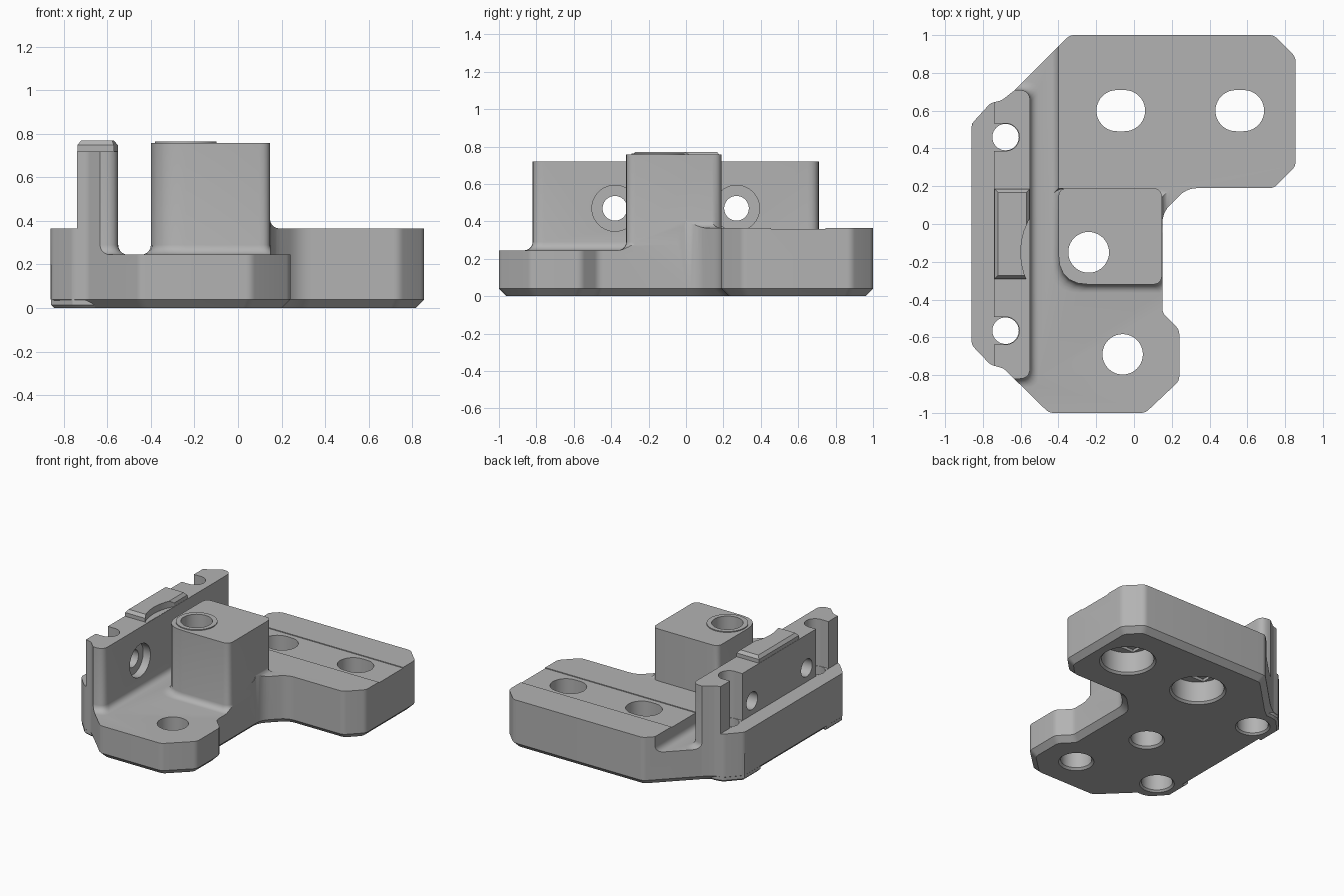
import bpy
import math
from mathutils import Vector

cube = bpy.data.objects.get("Cube")
if cube:
    bpy.data.objects.remove(cube, do_unlink=True)

grey = bpy.data.materials.new("plain grey")
grey.use_nodes = True
grey.diffuse_color = (0.45, 0.45, 0.45, 1)
for node in grey.node_tree.nodes:
    if node.type == 'BSDF_PRINCIPLED':
        node.inputs["Base Color"].default_value = grey.diffuse_color


def offset(pts, d):
    """Move every side of a counter-clockwise outline outwards by d."""
    out = []
    for i, p in enumerate(pts):
        a, b = p - pts[i - 1], pts[(i + 1) % len(pts)] - p
        n, m = Vector((a.y, -a.x)).normalized(), Vector((b.y, -b.x)).normalized()
        out.append(p + (n + m) * d / (1 + n.dot(m)))
    return out


def rounded(pts, radii, steps=5):
    """Replace each corner by a short curve."""
    out = []
    for i, p in enumerate(pts):
        a, b = pts[i - 1] - p, pts[(i + 1) % len(pts)] - p
        if radii[i] == 0:
            out.append(p)
            continue
        half_turn = (math.pi - a.angle(b)) / 2
        t = min(radii[i] * math.tan(half_turn), 0.45 * min(a.length, b.length))
        s, e = p + a.normalized() * t, p + b.normalized() * t
        for k in range(steps + 1):
            u = k / steps
            out.append(s * (1 - u) ** 2 + p * 2 * u * (1 - u) + e * u ** 2)
    return out


def prism(name, pts, levels, r=0.0, along_x=False):
    """Loft an outline through (offset, height) levels."""
    pts = [Vector(p) for p in pts]
    radii = r if isinstance(r, list) else [r] * len(pts)
    verts, n = [], 0
    for d, h in levels:
        ring = rounded(offset(pts, d), radii)
        n = len(ring)
        verts += [(h, p.x, p.y) if along_x else (p.x, p.y, h) for p in ring]
    faces = [list(range(n))[::-1], list(range(len(verts) - n, len(verts)))]
    for k in range(len(levels) - 1):
        for i in range(n):
            j = (i + 1) % n
            faces.append([k * n + i, k * n + j, k * n + n + j, k * n + n + i])
    mesh = bpy.data.meshes.new(name)
    mesh.from_pydata(verts, [], faces)
    mesh.materials.append(grey)
    ob = bpy.data.objects.new(name, mesh)
    bpy.context.collection.objects.link(ob)
    return ob


def combine(target, operation, tool):
    mod = target.modifiers.new("combine", 'BOOLEAN')
    mod.operation, mod.solver, mod.object = operation, 'EXACT', tool
    bpy.context.view_layer.objects.active = target
    bpy.ops.object.modifier_apply(modifier=mod.name)
    bpy.data.objects.remove(tool, do_unlink=True)


def rect(x0, x1, y0, y1):
    return [(x0, y0), (x1, y0), (x1, y1), (x0, y1)]


def slot(x0, x1, y, r, n=20):
    """Circle, or a long hole when x0 and x1 differ."""
    right = [-math.pi / 2 + math.pi * k / n for k in range(n + 1)]
    pts = [(x1 + r * math.cos(a), y + r * math.sin(a)) for a in right]
    left = [(x0 - r * math.cos(a), y - r * math.sin(a)) for a in right]
    return pts + left if x1 > x0 else pts[:-1] + left[:-1]


def cove(z, r=0.045, steps=5):
    """Levels of a concave fillet standing on height z."""
    arc = [math.pi / 2 * k / steps for k in range(steps + 1)]
    return [(r, 0.1)] + [(r * (1 - math.sin(a)), z + r * (1 - math.cos(a))) for a in arc]


FLOOR, ARM, WALL, TOWER = 0.245, 0.365, 0.72, 0.757

# floor slab, trimmed to the outline further below
body = prism("bracket_body", rect(-1.2, 1.2, -1.2, 1.2), [(0, -0.1), (0, FLOOR)])

# raised arm, side ledge, upright wall and tower
arm = [(-0.40, 0.188), (0.10, 0.188), (0.10, 0.03), (1.1, 0.03), (1.1, 1.2), (-0.40, 1.2)]
combine(body, 'UNION', prism("arm", arm, cove(FLOOR) + [(0, ARM)]))
combine(body, 'UNION', prism("ledge", rect(-1, -0.70, -0.75, 0.65), [(0, 0.05), (0, ARM)]))
combine(body, 'UNION', prism("wall", rect(-0.74, -0.55, -0.82, 0.71),
                             cove(FLOOR) + [(0, WALL)], [0, 0.06, 0.06, 0]))
tower = rect(-0.40, 0.148, -0.32, 0.19)
combine(body, 'UNION', prism("tower", tower, cove(FLOOR) + [(0, TOWER)],
                             [0.16, 0.05, 0.05, 0.05]))

# fillet between tower and arm
corner = prism("corner", rect(0.0, 0.147, 0.0, 0.14), cove(ARM) + [(0, 0.45)])
combine(body, 'UNION', corner)

# trim to the outline with a chamfered bottom
outline = [(-0.45, -1), (0.06, -1), (0.24, -0.83), (0.24, -0.56), (0.15, -0.47),
           (0.15, 0.06), (0.28, 0.19), (0.74, 0.19), (0.855, 0.305), (0.855, 0.885),
           (0.74, 1), (-0.34, 1), (-0.63, 0.71), (-0.70, 0.655), (-0.76, 0.64),
           (-0.86, 0.53), (-0.86, -0.64), (-0.76, -0.745), (-0.69, -0.765)]
radii = [0.06] * len(outline)
radii[5] = radii[6] = 0.14
combine(body, 'INTERSECT', prism("trim", outline,
                                 [(-0.04, 0), (0, 0.04), (0, 1)], radii))

# feet under the two wall screws
back_foot = [(-0.858, 0.34), (-0.6, 0.34), (-0.6, 0.653), (-0.70, 0.653),
             (-0.759, 0.638), (-0.858, 0.529)]
front_foot = [(x, -0.105 - y) for x, y in back_foot][::-1]
for foot in (back_foot, front_foot):
    combine(body, 'UNION', prism("foot", foot, [(-0.015, 0), (0, 0.015), (0, 0.2)]))

# scooped pad on the wall and collar on the tower
pad = prism("pad", rect(-0.738, -0.552, -0.29, 0.185),
            [(0, 0.65), (0, 0.748), (-0.018, 0.77)])
combine(pad, 'DIFFERENCE', prism("scoop", slot(-0.24, -0.24, -0.15, 0.36),
                                 [(0, 0.721), (0, 1)]))
combine(body, 'UNION', pad)
combine(body, 'UNION', prism("collar", slot(-0.24, -0.24, -0.15, 0.142),
                             [(0, 0.6), (0, TOWER + 0.007)]))


def cut(pts, z0, z1, lip=0.0, along_x=False):
    levels = [(lip, -0.01), (lip, 0), (0, lip), (0, z1)] if lip else [(0, z0), (0, z1)]
    combine(body, 'DIFFERENCE', prism("cutter", pts, levels, 0, along_x))


# shallow groove along the arm
cut(rect(-0.46, 1, 0.455, 0.745), ARM - 0.006, 0.5)

# long arm holes with stepped counterbores
for x in (-0.07, 0.56):
    cut(slot(x, x, 0.60, 0.18), 0, 0.17, 0.015)
    cut(rect(x - 0.14, x + 0.14, 0.49, 0.71), 0.1, 0.19)
    cut(slot(x - 0.02, x + 0.02, 0.60, 0.109), 0.05, 1)

# tower bore and front hole
cut(slot(-0.24, -0.24, -0.15, 0.108), 0, 1, 0.015)
cut(slot(-0.06, -0.06, -0.69, 0.107), 0, 1, 0.015)

# wall screw holes, open to the side above the ledge
for y in (0.46, -0.565):
    cut(slot(-0.68, -0.68, y, 0.107), 0, 0.13, 0.013)
    cut(slot(-0.68, -0.68, y, 0.07), 0.05, 1)
    cut(slot(-1.0, -0.68, y, 0.073), ARM + 0.001, 1)

# cross holes through the wall with recesses on the inner side
for y in (-0.38, 0.27):
    cut(slot(y, y, 0.47, 0.066), -1, -0.5, along_x=True)
    cut(slot(y, y, 0.47, 0.123), -0.61, -0.46, along_x=True)

bpy.ops.object.select_all(action='DESELECT')
body.select_set(True)
bpy.context.view_layer.objects.active = body
bpy.ops.object.shade_smooth_by_angle(angle=math.radians(28))
